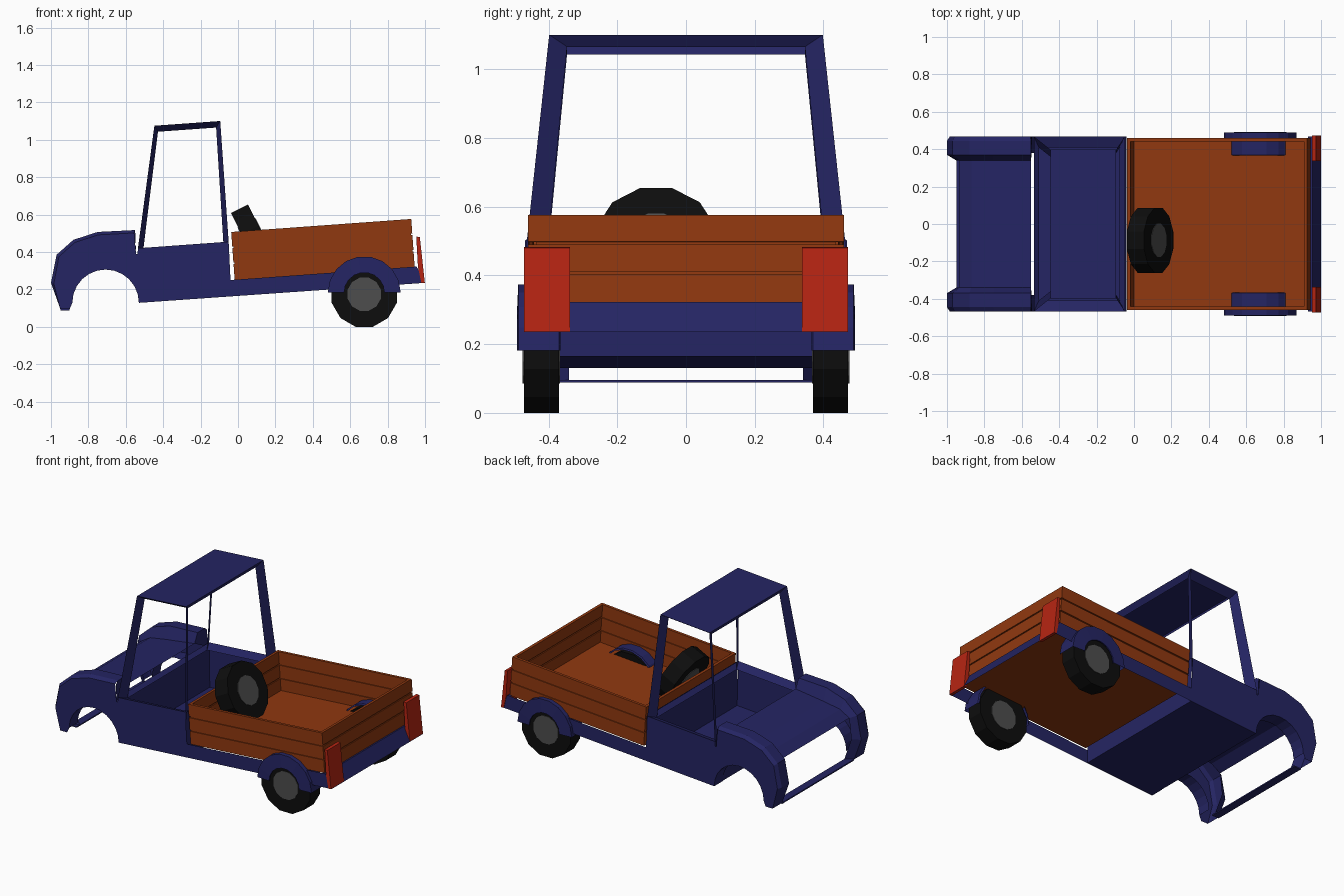
import bpy, bmesh, math
from mathutils import Matrix, Vector

if "Cube" in bpy.data.objects:
    bpy.data.objects.remove(bpy.data.objects["Cube"])


def mat(name, r, g, b):
    m = bpy.data.materials.new(name)
    m.diffuse_color = (r, g, b, 1)
    m.use_nodes = True
    m.node_tree.nodes["Principled BSDF"].inputs["Base Color"].default_value = m.diffuse_color
    return m


BLUE = mat("navy_paint", .018, .018, .125)
WOOD = mat("brown_wood", .28, .040, .005)
RED = mat("red_lamp", .47, .018, .006)
BLACK = mat("black_rubber", .004, .004, .004)
GREY = mat("grey_hub", .075, .075, .075)


def make(name, verts, faces, m, mirror=False, normals=True):
    me = bpy.data.meshes.new(name)
    me.from_pydata([tuple(v) for v in verts], [], faces)
    me.materials.append(m)
    if normals:
        bm = bmesh.new()
        bm.from_mesh(me)
        bmesh.ops.recalc_face_normals(bm, faces=bm.faces)
        bm.to_mesh(me)
        bm.free()
    ob = bpy.data.objects.new(name, me)
    bpy.context.collection.objects.link(ob)
    if mirror:
        mod = ob.modifiers.new("mirror", 'MIRROR')
        mod.use_axis = (False, True, False)
    return ob


def loft(name, rows, m, mirror=False):
    """Sheet through rows of equal length."""
    n = len(rows[0])
    verts = [p for r in rows for p in r]
    faces = [(i * n + j, i * n + j + 1, (i + 1) * n + j + 1, (i + 1) * n + j)
             for i in range(len(rows) - 1) for j in range(n - 1)]
    return make(name, verts, faces, m, mirror)


def at_y(pts, y):
    return [(x, y, z) for x, z in pts]


def across(name, pts, w, m):
    """Sheet spanning the width along an xz path."""
    return loft(name, [at_y(pts, -w), at_y(pts, w)], m)


def prism(name, pts, y0, y1, m, mirror=False):
    n = len(pts)
    faces = [tuple(range(n)), tuple(range(2 * n - 1, n - 1, -1))]
    faces += [(i, (i + 1) % n, n + (i + 1) % n, n + i) for i in range(n)]
    return make(name, at_y(pts, y0) + at_y(pts, y1), faces, m, mirror)


W = .468  # half width of the body

# front fenders: crest and inner outlines
crest = [(-.95, .095), (-1, .235), (-.97, .385), (-.88, .465), (-.75, .507), (-.55, .517)]
inner = [(-.90, .095), (-.95, .235), (-.935, .37), (-.87, .41), (-.75, .43), (-.55, .457)]
edge = []
for x, z in crest:
    d = Vector((-.68 - x, .15 - z)).normalized() * .016
    edge.append((x + d.x, z + d.y))
edge[0] = crest[0]
loft("front_fender", [at_y(edge, W), at_y(crest, .445), at_y(crest, .37),
                      at_y(inner, .34)], BLUE, True)
across("hood", inner[2:], .34, BLUE)
prism("front_lower_bar", [(-.95, .088), (-.90, .088), (-.90, .096), (-.95, .096)],
      -.37, .37, BLUE)

# body side with wheel arch
arch = [(-.708 + .178 * math.cos(a), .128 + .178 * math.sin(a))
        for a in [math.pi * i / 12 for i in range(13)]]
side = (edge + [(-.545, .39), (-.537, .39), (-.535, .42), (-.05, .455), (-.04, .25),
                (.955, .322), (1, .235)] + arch + [(-.90, .095)])
make("body_side", at_y(side, -W), [tuple(range(len(side)))], BLUE, True)
loft("front_arch_lip", [at_y(arch, W), at_y(arch, .38)], BLUE, True)
make("fender_back", [(-.55, W, .50), (-.55, .445, .517), (-.55, .37, .517),
                     (-.55, .34, .457), (-.545, W, .39)], [(0, 1, 2, 3, 4)], BLUE, True)

# cab tub and rear apron
across("cab_tub", [(-.535, .42), (-.53, .13), (-.04, .164), (-.045, .455)], W, BLUE)
across("rear_apron", [(.93, .32), (.955, .322), (1, .235)], W, BLUE)

# cab frame: inward strips along every window edge, and the roof
lo = [(-.535, -W, .42), (-.05, -W, .455), (-.05, W, .455), (-.535, W, .42)]
hi = [(-.447, -.398, 1.075), (-.095, -.398, 1.1), (-.095, .398, 1.1), (-.447, .398, 1.075)]
lo2 = [(-.508, -.408, .40), (-.077, -.408, .43), (-.077, .408, .43), (-.508, .408, .40)]
hi2 = [(-.428, -.346, 1.043), (-.117, -.346, 1.065), (-.117, .346, 1.065), (-.428, .346, 1.043)]
faces = [(4, 5, 6, 7)]
for i in range(4):
    j = (i + 1) % 4
    faces += [(i, 4 + i, 12 + i, 8 + i), (i, j, 8 + j, 8 + i),
              (4 + i, 4 + j, 12 + j, 12 + i)]
make("cab_frame_and_roof", lo + hi + lo2 + hi2, faces, BLUE, normals=False)

# wooden bed in a tilted frame
TILT = math.atan2(.07, .97)
BED = Matrix.Translation((-.018, 0, .253)) @ Matrix.Rotation(-TILT, 4, 'Y')


def bed_box(name, x0, x1, y0, y1, z0, z1):
    v = [BED @ Vector((x, y, z)) for x in (x0, x1) for y in (y0, y1) for z in (z0, z1)]
    f = [(0, 1, 3, 2), (4, 6, 7, 5), (0, 4, 5, 1), (2, 3, 7, 6), (0, 2, 6, 4), (1, 5, 7, 3)]
    make(name, v, f, WOOD)


L, T, B = .965, .018, .46
bed_box("bed_floor", 0, L, -B + .004, B - .004, -.004, .006)
walls = {"left_board": (0, L, B - T, B), "right_board": (0, L, -B, -B + T),
         "front_board": (0, T, -B + T, B - T), "tailgate_board": (L - T, L, -B + T, B - T)}
for name, (x0, x1, y0, y1) in walls.items():
    for k in range(3):
        bed_box(name, x0, x1, y0, y1, .0865 * k + .003, .0865 * k + .0815)
    c = .006
    bed_box(name + "_backing", x0 + c, x1 - c, y0 + c, y1 - c, 0, .25)

# tail lamps
prism("tail_lamp", [(.953, .482), (.972, .48), (.999, .235), (.98, .235), (.962, .32)],
      .338, .472, RED, True)

# rear fenders: hollow arch with an outer face plate
C = (.675, .182)


def ring(r, y, n=9):
    return [(C[0] + r * math.cos(math.pi * i / n), y, C[1] + r * math.sin(math.pi * i / n))
            for i in range(n + 1)]


loft("rear_fender", [ring(.186, .365), ring(.195, .37), ring(.195, .488),
                     ring(.108, .492), ring(.108, .484)], BLUE, True)


# wheels
def cylinder(name, centre, axis, r, depth, m):
    bm = bmesh.new()
    rot = Vector(axis).to_track_quat('Z', 'Y').to_matrix().to_4x4()
    mtx = Matrix.Translation(centre) @ rot @ Matrix.Rotation(math.pi / 12, 4, 'Z')
    bmesh.ops.create_cone(bm, cap_ends=True, segments=12, radius1=r, radius2=r,
                          depth=depth, matrix=mtx)
    me = bpy.data.meshes.new(name)
    bm.to_mesh(me)
    bm.free()
    me.materials.append(m)
    bpy.context.collection.objects.link(bpy.data.objects.new(name, me))


def wheel(name, centre, axis):
    cylinder(name + "_tyre", centre, axis, .18, .102, BLACK)
    cylinder(name + "_hub", centre, axis, .092, .108, GREY)


wheel("rear_left_wheel", (.675, .421, .174), (0, 1, 0))
wheel("rear_right_wheel", (.675, -.421, .174), (0, -1, 0))
wheel("spare_wheel", (.086, -.087, .476), (.89, 0, .45))
